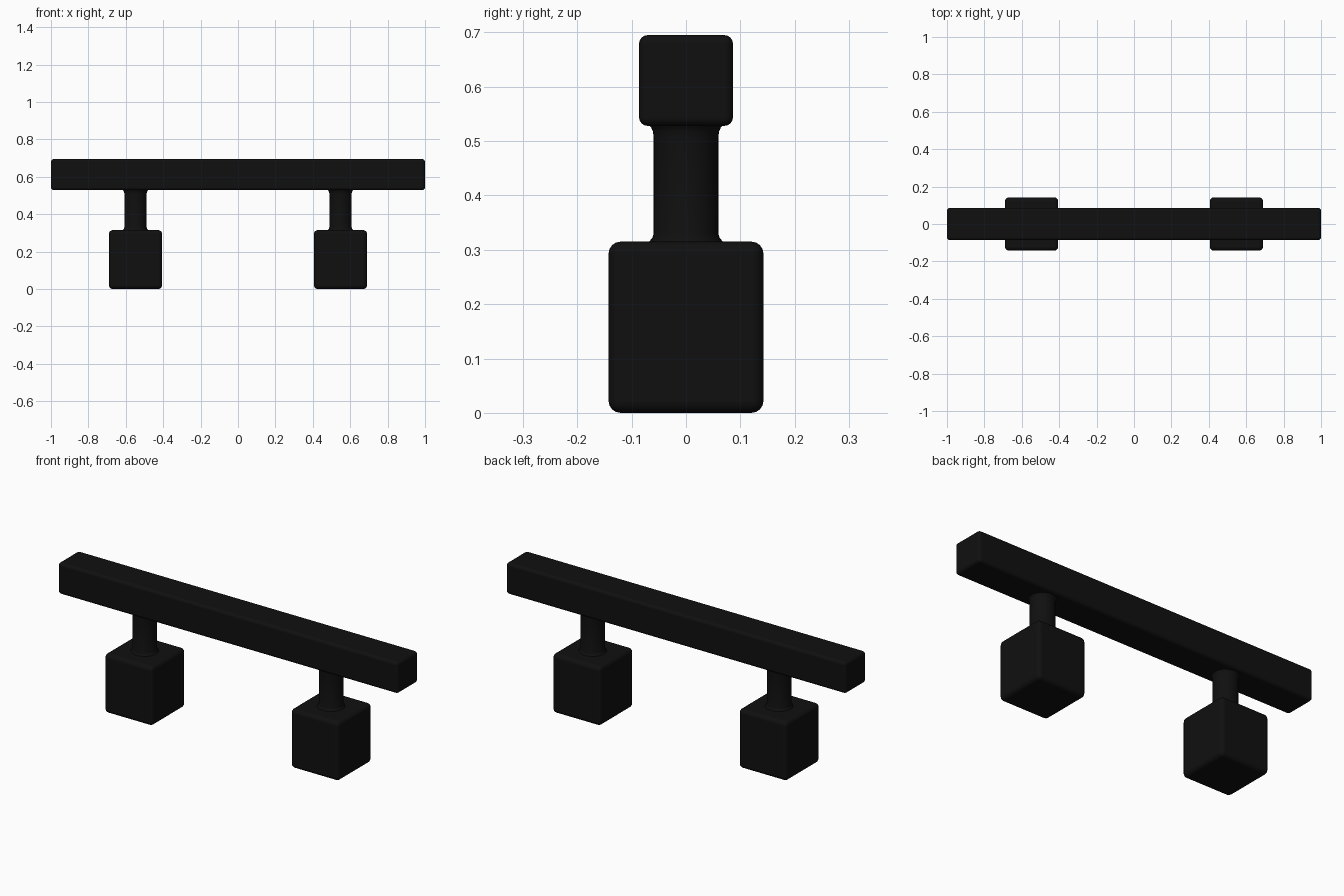
import bpy, bmesh, math

if "Cube" in bpy.data.objects:
    bpy.data.objects.remove(bpy.data.objects["Cube"])

black = bpy.data.materials.new("black")
black.diffuse_color = (0.005, 0.005, 0.005, 1)
black.use_nodes = True
black.node_tree.nodes["Principled BSDF"].inputs["Base Color"].default_value = black.diffuse_color


def finish(bm, name):
    mesh = bpy.data.meshes.new(name)
    bm.to_mesh(mesh)
    bm.free()
    ob = bpy.data.objects.new(name, mesh)
    bpy.context.collection.objects.link(ob)
    mesh.materials.append(black)
    mesh.shade_smooth()
    return ob


def rounded_box(name, size, centre, radius):
    bm = bmesh.new()
    bmesh.ops.create_cube(bm, size=1)
    for v in bm.verts:
        v.co = [v.co[i] * size[i] + centre[i] for i in range(3)]
    ob = finish(bm, name)
    bevel = ob.modifiers.new("round_edges", 'BEVEL')
    bevel.width = radius
    bevel.segments = 4
    bevel.harden_normals = True
    return ob


def turned_post(name, profile, x, sides=48):
    bm = bmesh.new()
    rings = []
    for r, z in profile:
        rings.append([bm.verts.new((x + r * math.cos(2 * math.pi * i / sides),
                                    r * math.sin(2 * math.pi * i / sides), z))
                      for i in range(sides)])
    for a, b in zip(rings, rings[1:]):
        for i in range(sides):
            j = (i + 1) % sides
            bm.faces.new((a[i], a[j], b[j], b[i]))
    return finish(bm, name)


# Long horizontal bar
rounded_box("bar", (2.0, 0.173, 0.167), (0, 0, 0.6115), 0.016)

# Post outline with a small fillet flaring into the foot and the bar
post_profile = [(0.070, 0.310), (0.067, 0.316), (0.062, 0.322), (0.0595, 0.330),
                (0.0595, 0.508), (0.061, 0.518), (0.064, 0.525), (0.070, 0.532)]

# A block foot and a round post on each side
for side, x in (("left", -0.548), ("right", 0.548)):
    rounded_box(side + "_foot", (0.285, 0.285, 0.315), (x, 0, 0.1575), 0.022)
    turned_post(side + "_post", post_profile, x)
